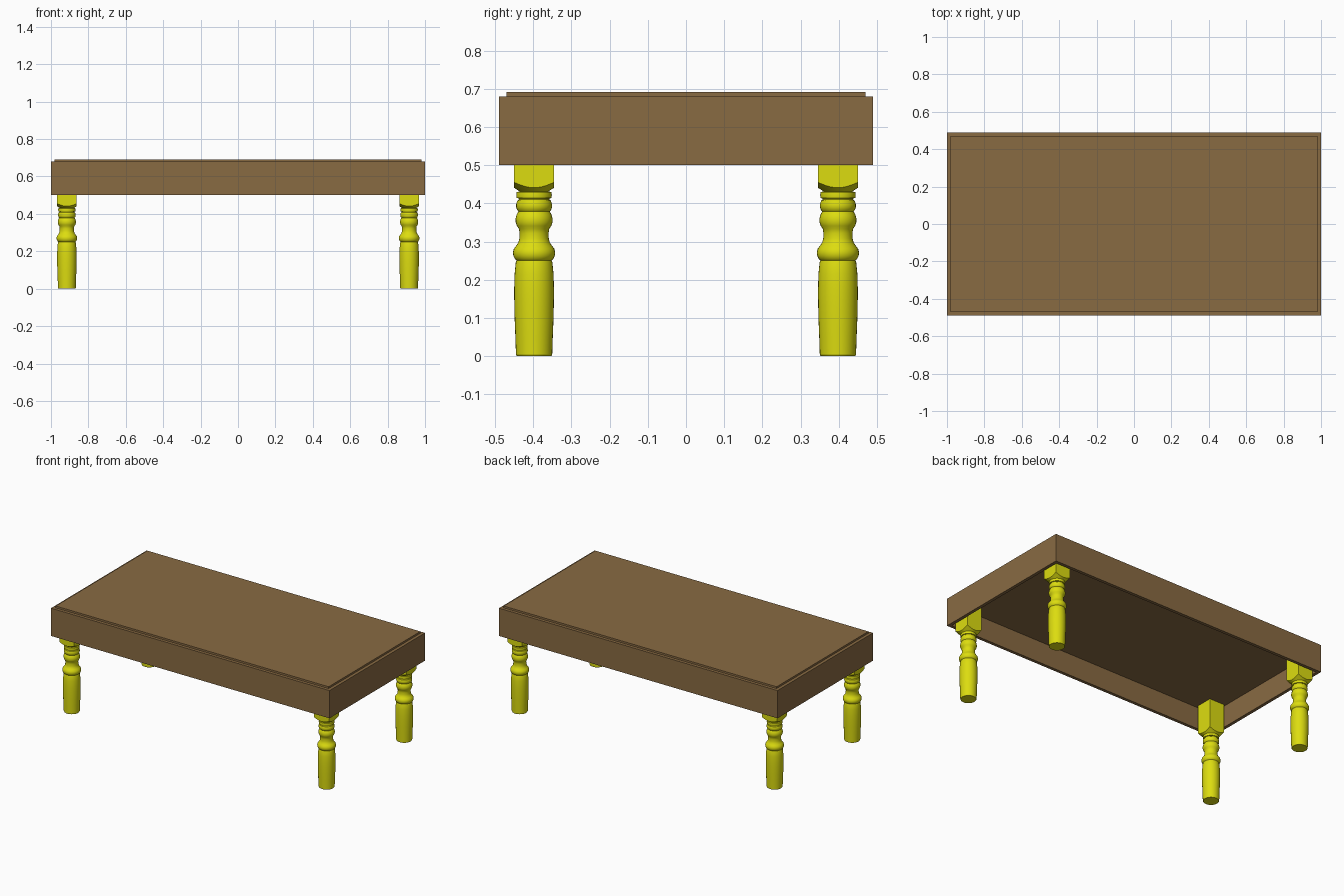
import bpy, bmesh, math

if "Cube" in bpy.data.objects:
    bpy.data.objects.remove(bpy.data.objects["Cube"])


def material(name, rgb):
    m = bpy.data.materials.new(name)
    m.diffuse_color = (*rgb, 1)
    m.use_nodes = True
    m.node_tree.nodes["Principled BSDF"].inputs["Base Color"].default_value = m.diffuse_color
    return m


brown = material("brown_wood", (0.25, 0.145, 0.055))
yellow = material("yellow_paint", (0.72, 0.72, 0.005))


def make_object(name, bm, mat):
    bmesh.ops.recalc_face_normals(bm, faces=bm.faces)
    mesh = bpy.data.meshes.new(name)
    bm.to_mesh(mesh)
    bm.free()
    mesh.materials.append(mat)
    ob = bpy.data.objects.new(name, mesh)
    bpy.context.collection.objects.link(ob)
    return ob


def bridge(bm, a, b):
    n = len(a)
    for i in range(n):
        j = (i + 1) % n
        bm.faces.new((a[i], a[j], b[j], b[i]))


def rect(bm, x, y, z):
    return [bm.verts.new(p) for p in ((-x, -y, z), (x, -y, z), (x, y, z), (-x, y, z))]


# Apron: open rectangular frame
bm = bmesh.new()
loops = [rect(bm, 1, 0.49, 0.50), rect(bm, 1, 0.49, 0.68),
         rect(bm, 0.98, 0.47, 0.68), rect(bm, 0.98, 0.47, 0.50)]
for k in range(4):
    bridge(bm, loops[k], loops[(k + 1) % 4])
make_object("apron", bm, brown)

# Table top: slab set inside the frame, standing slightly proud
bm = bmesh.new()
low, high = rect(bm, 0.98, 0.47, 0.64), rect(bm, 0.98, 0.47, 0.692)
bridge(bm, low, high)
bm.faces.new(low)
bm.faces.new(high)
make_object("table_top", bm, brown)

# Turned leg profile (radius, height)
PROFILE = [
    (0.045, 0.0), (0.0475, 0.004), (0.049, 0.05), (0.051, 0.10), (0.052, 0.15),
    (0.052, 0.18), (0.051, 0.215), (0.048, 0.245), (0.046, 0.251),
    (0.050, 0.254), (0.054, 0.262), (0.0555, 0.271), (0.053, 0.281), (0.047, 0.289),
    (0.041, 0.298), (0.0385, 0.308), (0.038, 0.322), (0.0395, 0.333),
    (0.045, 0.341), (0.048, 0.350), (0.0485, 0.360), (0.046, 0.370), (0.041, 0.379),
    (0.044, 0.382), (0.047, 0.390), (0.047, 0.398), (0.044, 0.407), (0.040, 0.410),
    (0.040, 0.413), (0.0455, 0.414), (0.0465, 0.422), (0.0455, 0.430), (0.037, 0.431),
]
SIDES, HALF, BLOCK_TOP = 32, 0.0525, 0.64


def make_leg(name, x, y):
    bm = bmesh.new()
    angles = [2 * math.pi * i / SIDES for i in range(SIDES)]

    def ring(radius, height):
        pts = [(radius(a), height(a), a) for a in angles]
        return [bm.verts.new((r * math.cos(a), r * math.sin(a), z)) for r, z, a in pts]

    def square(a):
        return HALF / max(abs(math.cos(a)), abs(math.sin(a)))

    rings = [ring(lambda a, r=r: r, lambda a, z=z: z) for r, z in PROFILE]
    # Square block with a conical lower end
    rings.append(ring(square, lambda a: 0.431 + 0.65 * (square(a) - 0.037)))
    rings.append(ring(square, lambda a: BLOCK_TOP))
    for a, b in zip(rings, rings[1:]):
        bridge(bm, a, b)
    bm.faces.new(rings[0])
    bm.faces.new(rings[-1])
    ob = make_object(name, bm, yellow)
    ob.location = (x, y, 0)
    bpy.ops.object.select_all(action='DESELECT')
    ob.select_set(True)
    bpy.context.view_layer.objects.active = ob
    bpy.ops.object.shade_smooth_by_angle(angle=math.radians(30))


# Four legs
for sy, row in ((-1, "front"), (1, "back")):
    for sx, side in ((-1, "left"), (1, "right")):
        make_leg(f"{row}_{side}_leg", sx * 0.915, sy * 0.398)
